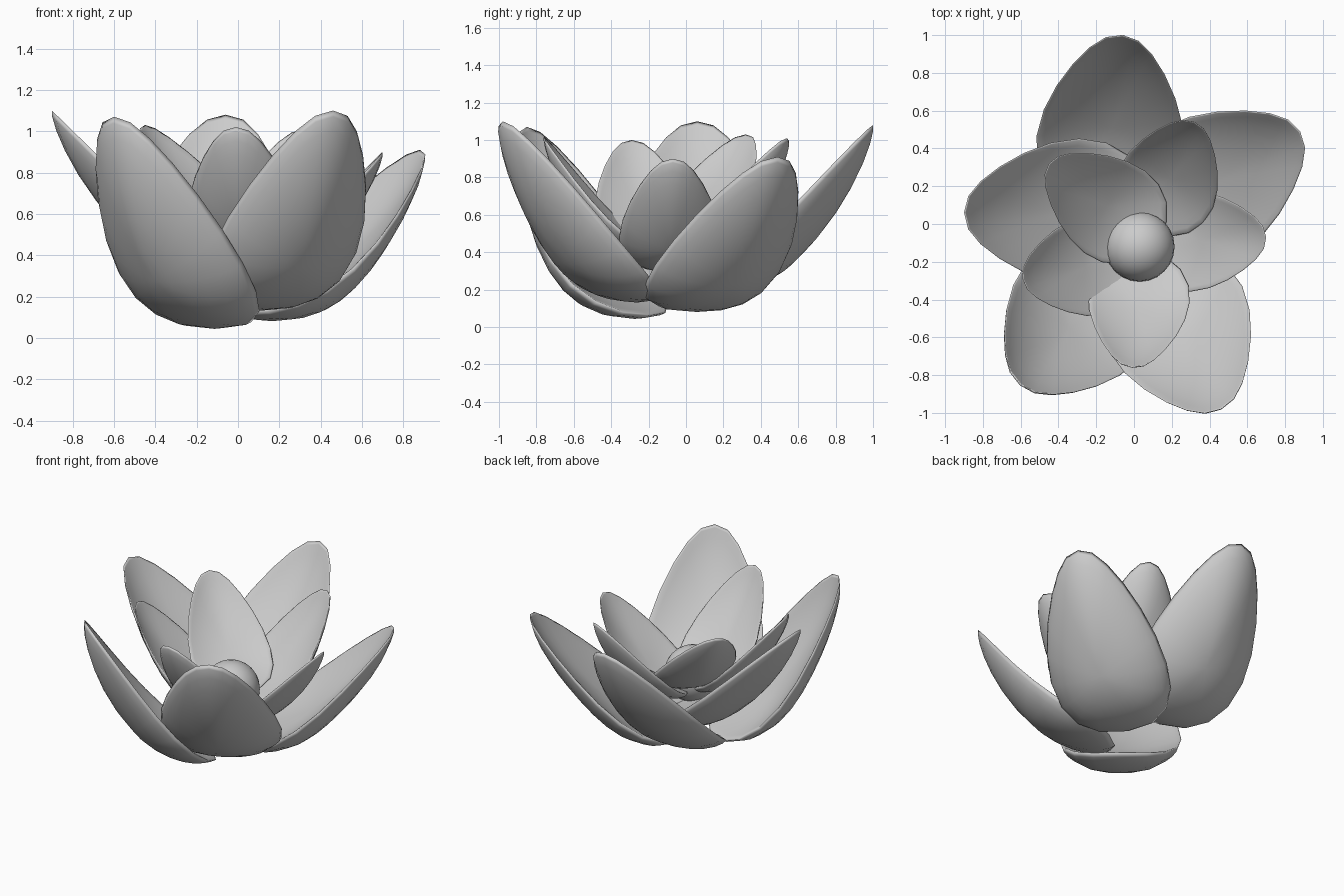
import bpy, bmesh
from math import cos, sin, pi
from mathutils import Vector

if "Cube" in bpy.data.objects:
    bpy.data.objects.remove(bpy.data.objects["Cube"])

SEG, RINGS = 20, 7


def petal(name, base, tip, width, depth, thick, droop):
    """Thick cupped egg-shaped petal whose rim runs from base to tip."""
    base, tip = Vector(base), Vector(tip)
    axis = tip - base
    half = axis.length / 2
    ax = axis.normalized()
    side = Vector((0, 0, 1)).cross(ax).normalized()
    nrm = ax.cross(side)
    mid = (base + tip) / 2
    shift = -0.22                      # deepest point lies nearer the base

    def point(r, a, skin):
        s = shift + (cos(a) - shift) * r
        sa = sin(a)
        t = (abs(sa) ** 0.88) * (1 if sa > 0 else -1) * (1 - 0.35 * cos(a)) / 1.04 * r
        q = max(0, 1 - r * r)
        n = -depth * q ** 0.85 - droop * t * t + skin * thick * (1 - 0.4 * s) * q ** 0.5
        return mid + ax * s * half + side * t * width / 2 + nrm * n

    bm = bmesh.new()
    rim = [bm.verts.new(point(1, 2 * pi * j / SEG, 0)) for j in range(SEG)]
    for skin in (-1, 1):               # outer skin, inner skin
        prev = rim
        for i in range(RINGS - 1, 0, -1):
            r = sin(i / RINGS * pi / 2)
            ring = [bm.verts.new(point(r, 2 * pi * j / SEG, skin)) for j in range(SEG)]
            for j in range(SEG):
                k = (j + 1) % SEG
                bm.faces.new((prev[j], prev[k], ring[k], ring[j]))
            prev = ring
        c = bm.verts.new(point(0, 0, skin))
        for j in range(SEG):
            bm.faces.new((prev[j], prev[(j + 1) % SEG], c))
    bmesh.ops.recalc_face_normals(bm, faces=bm.faces)
    for f in bm.faces:
        f.smooth = True
    me = bpy.data.meshes.new(name)
    bm.to_mesh(me)
    bm.free()
    bpy.context.collection.objects.link(bpy.data.objects.new(name, me))


# outer petals: rim base point, tip, depth
outer = [((-0.17, 0.04, 0.21), (-0.06, 1.00, 1.08), 0.20),
         ((0.02, -0.03, 0.12), (0.88, 0.49, 0.91), 0.20),
         ((0.06, -0.18, 0.15), (0.46, -0.98, 1.10), 0.20),
         ((-0.05, -0.20, 0.06), (-0.60, -0.85, 1.07), 0.22),
         ((0.10, 0.06, 0.31), (-0.90, 0.06, 1.10), 0.20)]
for i, (b, t, d) in enumerate(outer):
    petal(f"outer_petal_{i + 1}", b, t, 0.77, d, 0.055, 0.07)

# inner petals
inner = [((0.07, -0.04, 0.42), (0.32, 0.54, 1.01)),
         ((0.02, -0.10, 0.32), (0.70, -0.07, 0.90)),
         ((0.05, -0.14, 0.40), (-0.01, -0.76, 1.02)),
         ((0.05, -0.17, 0.42), (-0.59, -0.29, 1.00)),
         ((0.12, -0.10, 0.48), (-0.45, 0.32, 1.03))]
for i, (b, t) in enumerate(inner):
    petal(f"inner_petal_{i + 1}", b, t, 0.53, 0.13, 0.04, 0.05)

# round flower centre
bpy.ops.mesh.primitive_uv_sphere_add(segments=24, ring_count=14, radius=0.185,
                                     location=(0.03, -0.12, 0.49))
bpy.context.object.name = "flower_centre"
bpy.ops.object.shade_smooth()
